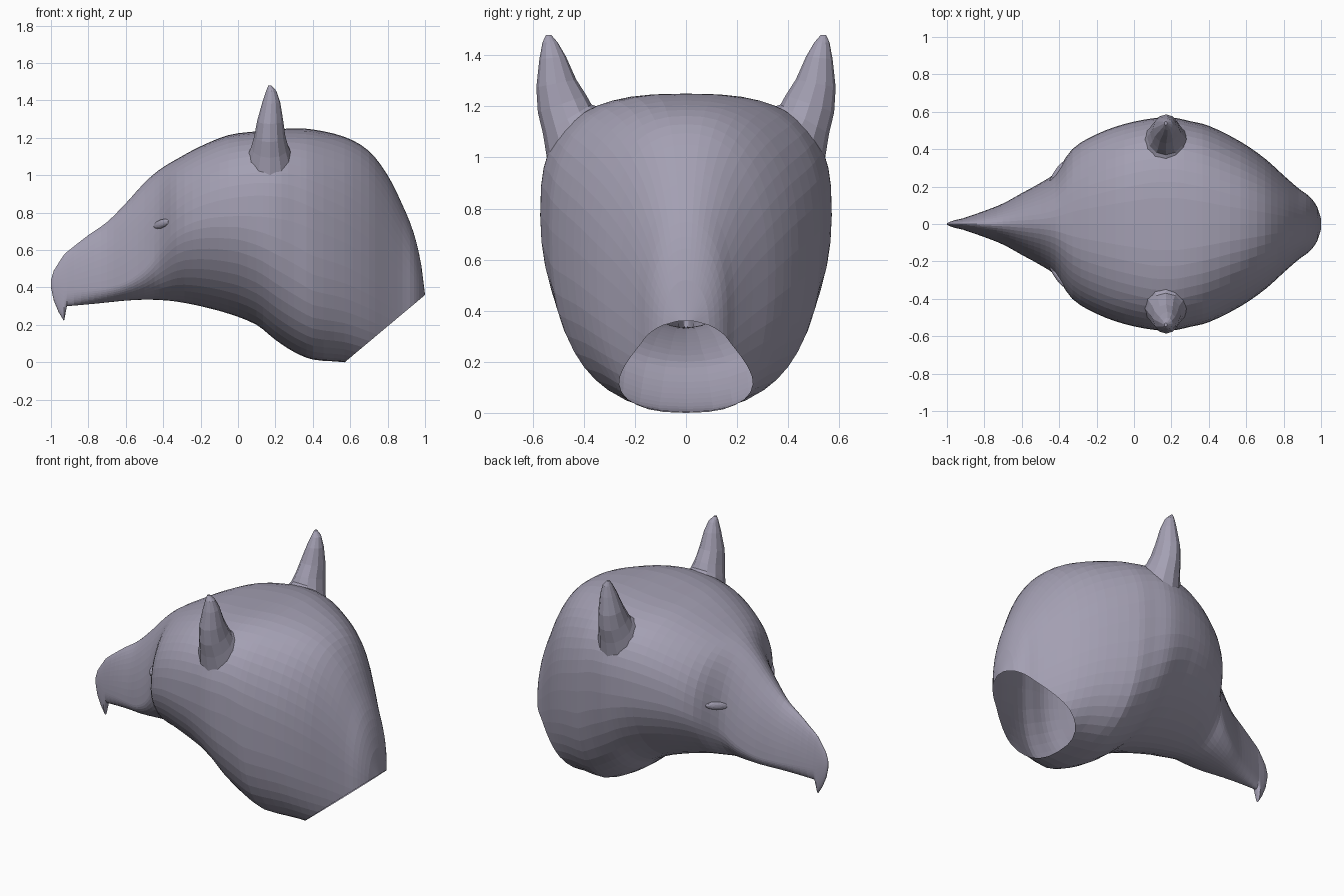
import bpy, bmesh, math
from mathutils import Vector, Matrix
from mathutils.bvhtree import BVHTree

if "Cube" in bpy.data.objects:
    bpy.data.objects.remove(bpy.data.objects["Cube"])

# Head stations: x, top z, bottom z, half width, z of widest point
STATIONS = [
    (-1.0, .44, .40, .004, .42), (-.985, .49, .33, .012, .40), (-.96, .53, .27, .02, .40),
    (-.93, .575, .22, .027, .38), (-.915, .59, .30, .03, .38), (-.8, .68, .31, .07, .39),
    (-.7, .75, .32, .11, .40), (-.6, .85, .33, .165, .43), (-.5, .96, .335, .22, .50),
    (-.42, 1.03, .333, .275, .60), (-.33, 1.085, .325, .40, .70), (-.2, 1.155, .30, .48, .76),
    (-.05, 1.215, .26, .535, .78), (.1, 1.235, .20, .565, .78), (.2, 1.245, .12, .57, .77),
    (.3, 1.25, .055, .55, .75), (.4, 1.245, .015, .525, .71), (.57, 1.205, 0, .44, .64),
    (.7, 1.13, -.03, .35, .56), (.8, 1.0, -.05, .26, .48), (.88, .84, -.06, .19, .41),
    (.94, .69, -.06, .145, .37), (.98, .52, 0, .09, .34), (1.0, .36, .20, .03, .35),
]
# Roundness exponents along x for the upper and lower halves
UPPER = [(-1, 1.8), (-.5, 1.9), (-.3, 2.3), (.1, 2.9), (.25, 2.9), (.5, 2.5), (1, 2.1)]
LOWER = [(-1, 2.3), (-.6, 2.0), (-.3, 1.7), (0, 1.85), (.2, 2.2), (.4, 2.55), (1, 2.4)]

mat = bpy.data.materials.new("dusky_violet")
mat.diffuse_color = (.37, .35, .45, 1)
mat.use_nodes = True
mat.node_tree.nodes["Principled BSDF"].inputs["Base Color"].default_value = mat.diffuse_color


def lerp_table(table, x):
    for (x0, v0), (x1, v1) in zip(table, table[1:]):
        if x <= x1:
            return v0 + (v1 - v0) * (x - x0) / (x1 - x0)
    return table[-1][1]


def smooth_stations(rows, first, last, steps=3):
    """Cubic interpolation over x between rows first..last, the rest kept."""
    out = rows[:first]
    for k in range(first, last):
        p0, p1, p2, p3 = rows[k - 1], rows[k], rows[k + 1], rows[k + 2]
        dx = p2[0] - p1[0]
        for s in range(steps):
            t = s / steps
            row = [p1[0] + dx * t]
            for c in range(1, 5):
                m1 = (p2[c] - p0[c]) / (p2[0] - p0[0]) * dx if k > first else p2[c] - p1[c]
                m2 = (p3[c] - p1[c]) / (p3[0] - p1[0]) * dx
                row.append((2*t**3 - 3*t*t + 1) * p1[c] + (t**3 - 2*t*t + t) * m1
                           + (3*t*t - 2*t**3) * p2[c] + (t**3 - t*t) * m2)
            out.append(tuple(row))
    return out + rows[last:]


def spow(v, e):
    return math.copysign(abs(v) ** e, v) if abs(v) > 1e-9 else 0.0


def head_ring(x, top, bot, w, zm, sides=48):
    pts = []
    for i in range(sides):
        a = 2 * math.pi * i / sides
        up = math.sin(a) >= 0
        e = 2 / lerp_table(UPPER if up else LOWER, x)
        h = top - zm if up else zm - bot
        pts.append((x, w * spow(math.cos(a), e), zm + h * spow(math.sin(a), e)))
    return pts


def loft(bm, rings, cap_first=False, cap_last=False):
    vr = [[bm.verts.new(p) for p in r] for r in rings]
    n = len(vr[0])
    for a, b in zip(vr, vr[1:]):
        for i in range(n):
            j = (i + 1) % n
            bm.faces.new((a[i], a[j], b[j], b[i]))
    if cap_first:
        bm.faces.new(vr[0])
    if cap_last:
        bm.faces.new(vr[-1])


def finish(bm, name):
    bmesh.ops.recalc_face_normals(bm, faces=bm.faces)
    me = bpy.data.meshes.new(name)
    bm.to_mesh(me)
    me.materials.append(mat)
    ob = bpy.data.objects.new(name, me)
    bpy.context.collection.objects.link(ob)
    return ob


# Head with hooked beak, cut open at the slanted neck
bm = bmesh.new()
loft(bm, [head_ring(*s) for s in smooth_stations(STATIONS, 4, 22)], cap_first=True)
bmesh.ops.bisect_plane(bm, geom=bm.verts[:] + bm.edges[:] + bm.faces[:],
                       plane_co=(.57, 0, 0), plane_no=(.36, 0, -.43), clear_outer=True)
tree = BVHTree.FromBMesh(bm)
finish(bm, "head")
bm.free()

# Ears: centre x, y, z, radius x, radius y, tilt
EAR = [(.17, .43, 1.08, .13, .11, 1.0), (.17, .465, 1.15, .10, .095, .6),
       (.17, .485, 1.21, .083, .095, .35), (.172, .508, 1.29, .07, .078, .2),
       (.178, .522, 1.39, .048, .052, .1), (.178, .532, 1.45, .028, .03, 0),
       (.17, .538, 1.48, .008, .01, 0)]
for side, label in ((1, "left"), (-1, "right")):
    rings = []
    for cx, cy, cz, rx, ry, tilt in EAR:
        rings.append([])
        for i in range(12):
            a = 2 * math.pi * i / 12
            dy = ry * math.sin(a)
            rings[-1].append((cx + rx * math.cos(a), side * (cy + dy), cz - tilt * dy))
    bm = bmesh.new()
    loft(bm, rings, cap_last=True)
    finish(bm, "ear_" + label)
    bm.free()

    # Almond eyelid set into the cheek
    hit, normal, _, _ = tree.ray_cast(Vector((-.41, side * 1.0, .74)), Vector((0, -side, 0)))
    if hit is None:
        continue
    if normal.y * side < 0:
        normal = -normal
    tangent = Vector((.75, side * .65, .15))
    tangent = (tangent - normal * tangent.dot(normal)).normalized()
    up = normal.cross(tangent)
    basis = Matrix((tangent, up, normal)).transposed().to_4x4()
    bm = bmesh.new()
    bmesh.ops.create_uvsphere(bm, u_segments=12, v_segments=8, radius=1)
    bm.transform(Matrix.Translation(hit) @ basis @ Matrix.Diagonal((.075, .024, .016, 1)))
    finish(bm, "eyelid_" + label)
    bm.free()
